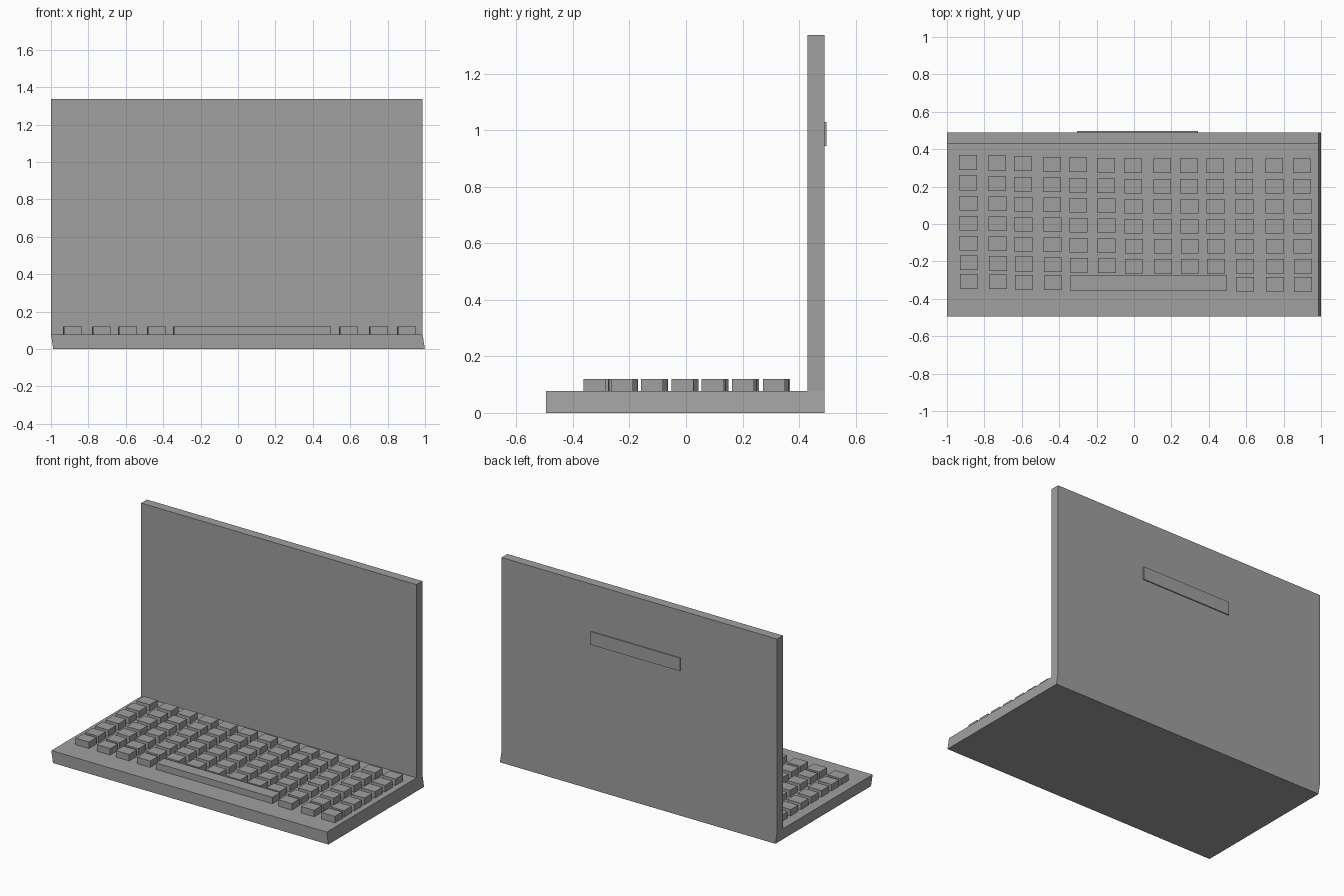
import bpy, bmesh
from mathutils import Matrix

if "Cube" in bpy.data.objects:
    bpy.data.objects.remove(bpy.data.objects["Cube"])

grey = bpy.data.materials.new("plain grey")
grey.diffuse_color = (0.35, 0.35, 0.35, 1)
grey.use_nodes = True
grey.node_tree.nodes["Principled BSDF"].inputs["Base Color"].default_value = grey.diffuse_color


def add_object(name, bm):
    bmesh.ops.recalc_face_normals(bm, faces=bm.faces)
    mesh = bpy.data.meshes.new(name)
    bm.to_mesh(mesh)
    bm.free()
    mesh.materials.append(grey)
    obj = bpy.data.objects.new(name, mesh)
    bpy.context.collection.objects.link(obj)
    return obj


def box(bm, x0, x1, y0, y1, z0, z1):
    size = Matrix.Diagonal((x1 - x0, y1 - y0, z1 - z0, 1))
    centre = Matrix.Translation(((x0 + x1) / 2, (y0 + y1) / 2, (z0 + z1) / 2))
    return bmesh.ops.create_cube(bm, size=1, matrix=centre @ size)["verts"]


DECK, KEY_TOP = 0.078, 0.12

# Body: a slightly slanted deck, with its back strip extruded up into the screen
bm = bmesh.new()
box(bm, -1.0, 0.987, -0.495, 0.49, 0, DECK)
for v in bm.verts:
    if v.co.z < 0.01:
        v.co.x += 0.012
bmesh.ops.bisect_plane(bm, geom=bm.verts[:] + bm.edges[:] + bm.faces[:],
                       plane_co=(0, 0.43, 0), plane_no=(0, 1, 0))
strip = [f for f in bm.faces if f.normal.z > 0.9 and f.calc_center_median().y > 0.43]
new = bmesh.ops.extrude_face_region(bm, geom=strip)["geom"]
bmesh.ops.delete(bm, geom=strip, context="FACES")
for v in new:
    if isinstance(v, bmesh.types.BMVert):
        v.co.z = 1.338
add_object("deck_and_screen", bm)

# Keys: 13 columns by 7 rows, the front row broken by the space bar
columns = [-0.888, -0.733, -0.594, -0.439, -0.30, -0.15, -0.005,
           0.15, 0.294, 0.433, 0.588, 0.749, 0.898]
rows = [0.329, 0.219, 0.112, 0.005, -0.102, -0.208, -0.305]
bm = bmesh.new()
for r, y in enumerate(rows):
    for c, x in enumerate(columns):
        if r == 6 and 4 <= c <= 9:
            continue
        kx = x + 0.001 * r
        ky = y - min(0.003 * c, 0.018)
        box(bm, kx - 0.048, kx + 0.048, ky - 0.039, ky + 0.039, DECK, KEY_TOP)
add_object("keys", bm)

# Space bar
bm = bmesh.new()
box(bm, -0.342, 0.497, -0.355, -0.275, DECK, KEY_TOP)
add_object("space_bar", bm)

# Raised plate on the back of the lid
bm = bmesh.new()
box(bm, -0.305, 0.342, 0.488, 0.497, 0.945, 1.03)
add_object("back_plate", bm)
